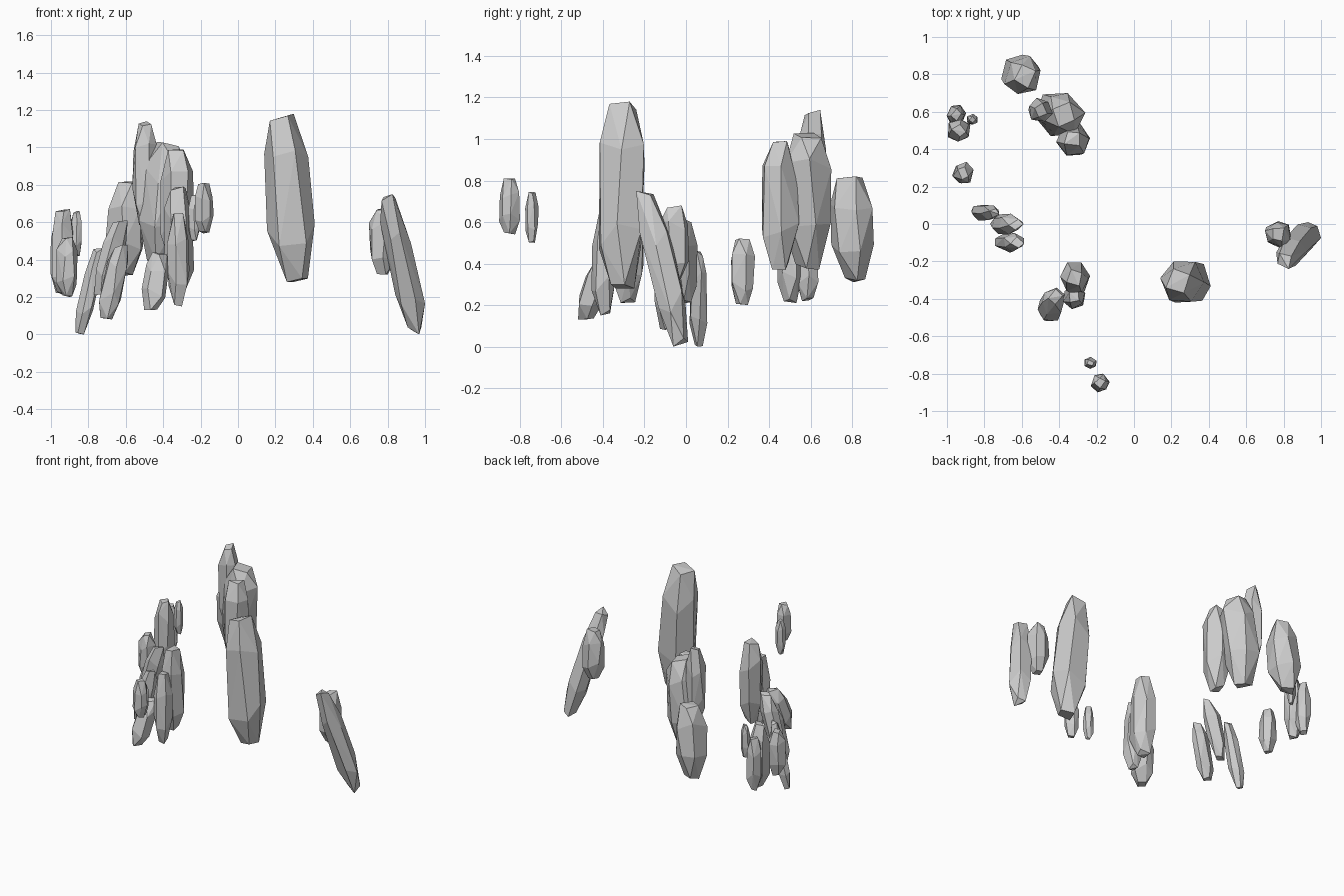
import bpy, bmesh, math, random
from mathutils import Vector

if "Cube" in bpy.data.objects:
    bpy.data.objects.remove(bpy.data.objects["Cube"])

random.seed(7)

# Ring profile along the long axis: height fraction -> radius fraction
RINGS = {0: 0.50, 0.28: 0.98, 0.74: 0.96, 1: 0.56}


def rock(name, x, y, width, z0, z1, lean_x=0, lean_y=0):
    """Faceted elongated boulder; leaning widens its footprint."""
    size = Vector((width + abs(lean_x), width + abs(lean_y), z1 - z0))
    lo = Vector((x - size.x / 2, y - size.y / 2, z0))
    turn = random.uniform(0, math.tau)
    pts = []
    for h, r in RINGS.items():
        end = h in (0, 1)
        n = 4 if end else 6
        for i in range(n):
            a = turn + math.tau * (i + random.uniform(-0.15, 0.15)) / n
            rad = r * random.uniform(0.9, 1.08) * width / 2
            wob = 0.03 if end else 0.09
            t = h + random.uniform(-wob, wob)
            pts.append(Vector((rad * math.cos(a) + 1.3 * lean_x * t,
                               rad * math.sin(a) + 1.3 * lean_y * t, t)))
    # Fit the points to the wanted bounds
    for k in range(3):
        a, b = min(p[k] for p in pts), max(p[k] for p in pts)
        for p in pts:
            p[k] = lo[k] + (p[k] - a) / (b - a) * size[k]
    # Flat-faced hull around the rings
    bm = bmesh.new()
    for p in pts:
        bm.verts.new(p)
    bmesh.ops.convex_hull(bm, input=bm.verts)
    loose = [v for v in bm.verts if not v.link_faces]
    bmesh.ops.delete(bm, geom=loose, context='VERTS')
    bmesh.ops.dissolve_limit(bm, angle_limit=math.radians(6),
                             verts=bm.verts, edges=bm.edges)
    bmesh.ops.recalc_face_normals(bm, faces=bm.faces)
    mesh = bpy.data.meshes.new(name)
    bm.to_mesh(mesh)
    bm.free()
    bpy.context.collection.objects.link(bpy.data.objects.new(name, mesh))


# Large single boulder
rock("large_rock", .275, -.31, .22, .28, 1.18, -.05)

# Right pair
rock("right_leaning_rock", .88, -.115, .14, 0, .75, -.10, -.11)
rock("right_small_rock", .77, -.055, .14, .32, .68)

# Rear cluster and its neighbour
rock("rear_main_rock", -.395, .585, .23, .37, 1.03, .04)
rock("rear_front_rock", -.325, .455, .18, .37, .99)
rock("rear_tall_rock", -.50, .61, .13, .58, 1.14)
rock("rear_single_rock", -.605, .80, .19, .31, .82, .02, -.02)

# Far left cluster
rock("left_rock_a", -.95, .585, .105, .22, .60)
rock("left_rock_b", -.935, .50, .12, .21, .67)
rock("left_tiny_rock", -.865, .56, .058, .42, .66)
rock("left_single_rock", -.915, .275, .115, .20, .52)

# Left leaning trio
rock("leaning_rock_a", -.795, .06, .085, 0, .46, .065)
rock("leaning_rock_b", -.68, 0, .11, .21, .61, .07)
rock("leaning_rock_c", -.665, -.10, .105, .08, .48, .05)

# Front left trio
rock("front_rock_a", -.315, -.285, .16, .21, .79)
rock("front_rock_b", -.32, -.395, .12, .15, .65)
rock("front_rock_c", -.44, -.43, .12, .13, .44, .03, .06)

# Small pair at the front
rock("small_rock_a", -.18, -.85, .10, .54, .81)
rock("small_rock_b", -.232, -.742, .065, .50, .745)
